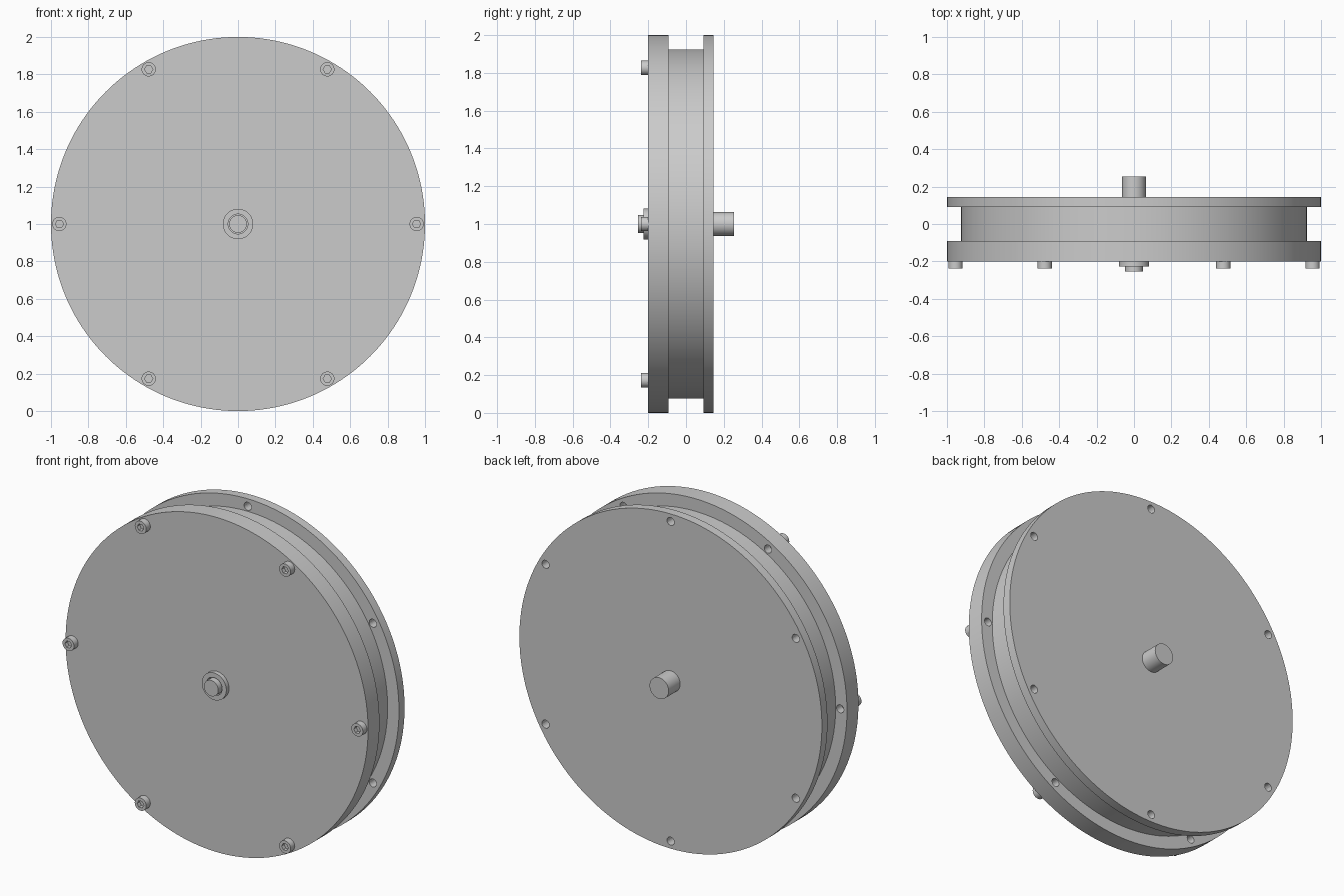
import bpy, bmesh
from math import sin, cos, pi, radians

if "Cube" in bpy.data.objects:
    bpy.data.objects.remove(bpy.data.objects["Cube"])

CZ = 1.0  # height of the wheel axis


def finish(bm, name, smooth=True):
    bmesh.ops.remove_doubles(bm, verts=bm.verts, dist=1e-5)
    bmesh.ops.recalc_face_normals(bm, faces=bm.faces)
    me = bpy.data.meshes.new(name)
    bm.to_mesh(me)
    bm.free()
    ob = bpy.data.objects.new(name, me)
    bpy.context.collection.objects.link(ob)
    if smooth:
        shade(ob)
    return ob


def activate(ob):
    bpy.ops.object.select_all(action='DESELECT')
    ob.select_set(True)
    bpy.context.view_layer.objects.active = ob


def shade(ob):
    activate(ob)
    bpy.ops.object.shade_smooth_by_angle(angle=radians(30))


def lathe(bm, profile, n, x=0.0, z=CZ, closed=False):
    """Revolve (radius, y, sides) points round a y-parallel axis; cap open ends."""
    rings = []
    for r, y in profile:
        rings.append([bm.verts.new((x + r * cos(2 * pi * i / n), y, z + r * sin(2 * pi * i / n)))
                      for i in range(n)])
    pairs = list(zip(rings, rings[1:]))
    if closed:
        pairs.append((rings[-1], rings[0]))
    else:
        bm.faces.new(rings[0])
        bm.faces.new(rings[-1])
    for a, b in pairs:
        for i in range(n):
            j = (i + 1) % n
            bm.faces.new((a[i], a[j], b[j], b[i]))


def turned(name, profile, n=64, closed=False):
    bm = bmesh.new()
    lathe(bm, profile, n, closed=closed)
    return finish(bm, name)


def bolt_circle(offset_deg):
    return [(0.955 * cos(radians(offset_deg + 60 * k)),
             CZ + 0.955 * sin(radians(offset_deg + 60 * k))) for k in range(6)]


# Drum with front and back flanges
drum = turned("flanged_drum", [(1.0, -0.142), (1.0, -0.092), (0.925, -0.092),
                               (0.925, 0.092), (1.0, 0.092), (1.0, 0.145)], 160)

# Screw holes: front flange in line with the bolts, back flange half a step round
bm = bmesh.new()
for off, y0, y1 in ((0, -0.18, -0.05), (30, 0.05, 0.18)):
    for x, z in bolt_circle(off):
        lathe(bm, [(0.024, y0), (0.024, y1)], 24, x, z)
cutter = finish(bm, "hole_cutter", smooth=False)
cutter.hide_render = True
mod = drum.modifiers.new("holes", 'BOOLEAN')
mod.operation = 'DIFFERENCE'
mod.solver = 'EXACT'
mod.object = cutter
activate(drum)
bpy.ops.object.modifier_apply(modifier=mod.name)
bpy.data.objects.remove(cutter)
shade(drum)

# Front cover plate
turned("front_cover", [(1.0, -0.2), (1.0, -0.142)], 160)

# Axle stub at the back, bushing and axle tip at the front
turned("rear_axle", [(0.063, 0.14), (0.063, 0.254)])
turned("front_bushing", [(0.053, -0.2), (0.053, -0.226), (0.081, -0.226), (0.081, -0.2)],
       closed=True)
turned("front_axle_tip", [(0.047, -0.195), (0.047, -0.254)])

# Socket head bolts with hexagonal recess
for k, (x, z) in enumerate(bolt_circle(0)):
    bm = bmesh.new()
    n = 36
    lathe(bm, [(0.038, -0.2), (0.038, -0.239)], n, x, z)
    bm.faces.ensure_lookup_table()
    bm.faces.remove(bm.faces[1])
    bm.verts.ensure_lookup_table()
    rim = list(bm.verts)[n:]

    def hexagon(y):
        pts = []
        for i in range(n):
            c = i // 6
            t = (i % 6) / 6
            a, b = c * pi / 3, (c + 1) * pi / 3
            pts.append(bm.verts.new((x + 0.022 * ((1 - t) * cos(a) + t * cos(b)), y,
                                     z + 0.022 * ((1 - t) * sin(a) + t * sin(b)))))
        return pts

    top, bottom = hexagon(-0.239), hexagon(-0.215)
    for a, b in ((rim, top), (top, bottom)):
        for i in range(n):
            j = (i + 1) % n
            bm.faces.new((a[i], a[j], b[j], b[i]))
    bm.faces.new(bottom)
    finish(bm, f"cover_bolt_{k + 1}")
